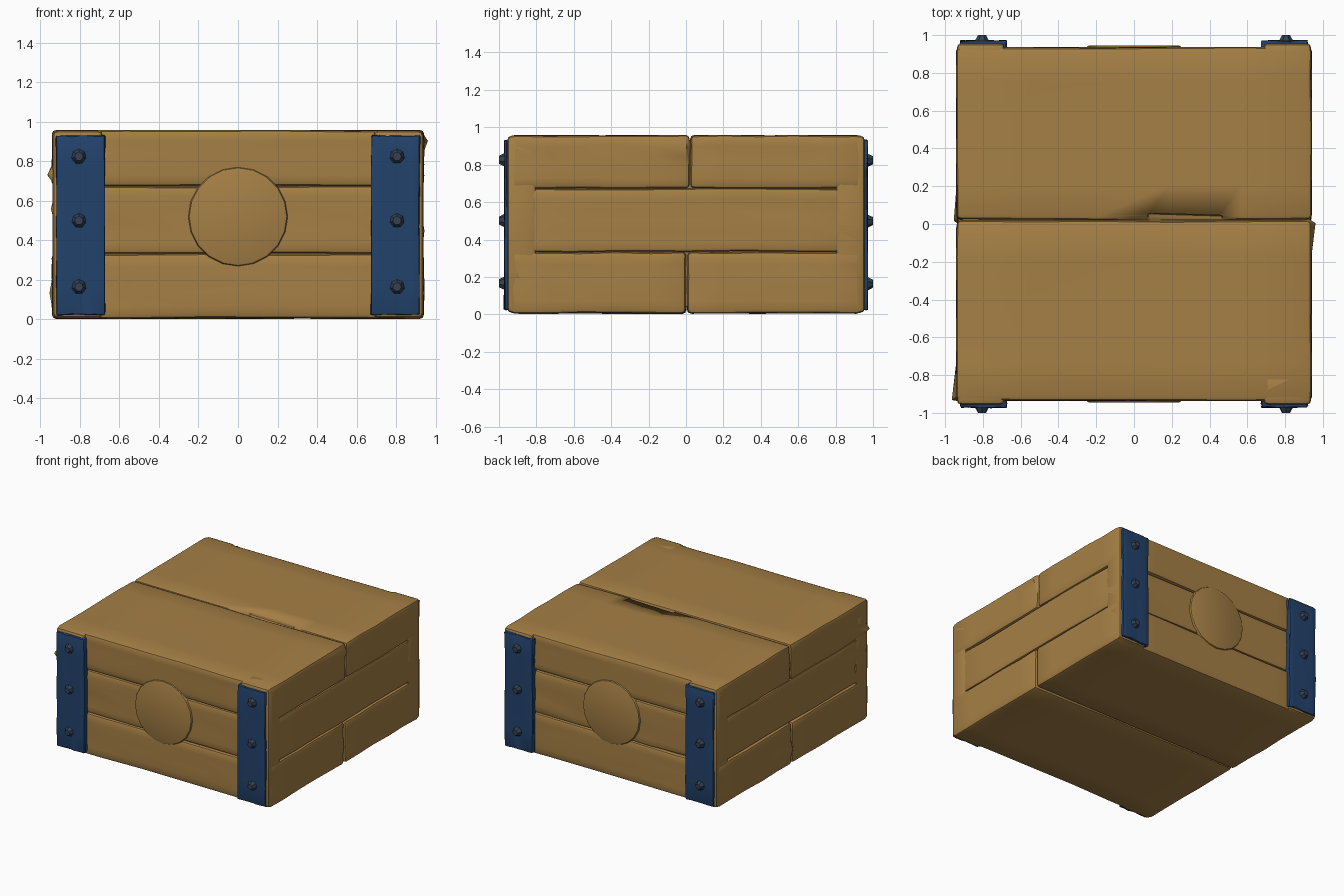
import bpy, bmesh, math, random
from mathutils import Vector, Matrix

if "Cube" in bpy.data.objects:
    bpy.data.objects.remove(bpy.data.objects["Cube"])

random.seed(4)


def material(name, rgb):
    m = bpy.data.materials.new(name)
    m.diffuse_color = (*rgb, 1)
    m.use_nodes = True
    m.node_tree.nodes["Principled BSDF"].inputs["Base Color"].default_value = m.diffuse_color
    return m


WOOD = material("golden_brown_wood", (0.38, 0.215, 0.06))
BLUE = material("blue_metal", (0.016, 0.055, 0.15))
RIVET = material("slate_rivet", (0.035, 0.052, 0.085))


def finish(bm, name, mat):
    bmesh.ops.recalc_face_normals(bm, faces=bm.faces)
    me = bpy.data.meshes.new(name)
    bm.to_mesh(me)
    bm.free()
    me.materials.append(mat)
    for p in me.polygons:
        p.use_smooth = True
    me.set_sharp_from_angle(angle=math.radians(32))
    ob = bpy.data.objects.new(name, me)
    bpy.context.collection.objects.link(ob)
    return ob


def block(name, lo, hi, mat, bevel=0.02, cuts=0, rough=0.0, segments=2):
    """Bevelled box between two corners, optionally hand-hewn."""
    lo, hi = Vector(lo), Vector(hi)
    bm = bmesh.new()
    size = hi - lo
    mtx = Matrix.Translation((lo + hi) / 2) @ Matrix.Diagonal((*size, 1))
    bmesh.ops.create_cube(bm, size=1, matrix=mtx)
    if cuts:
        bmesh.ops.subdivide_edges(bm, edges=bm.edges[:], cuts=cuts, use_grid_fill=True)
    bm.normal_update()
    sharp = [e for e in bm.edges if len(e.link_faces) == 2
             and e.calc_face_angle() > 1.0]
    if rough:
        for v in bm.verts:
            v.co += Vector([random.uniform(-rough, rough) for _ in range(3)])
    bmesh.ops.bevel(bm, geom=sharp, offset=bevel, segments=segments,
                    affect='EDGES', profile=0.5, clamp_overlap=True)
    return finish(bm, name, mat)


def round_part(name, x, z, side, y0, y1, r0, r1, sides, mat, bevel=0.0):
    """Tapered disc standing out from the front (-1) or back (+1)."""
    bm = bmesh.new()
    depth = y1 - y0
    bmesh.ops.create_cone(bm, cap_ends=True, segments=sides, radius1=r0,
                          radius2=r1, depth=depth)
    if bevel:
        rim = [e for e in bm.edges if all(v.co.z > 0 for v in e.verts)]
        bmesh.ops.bevel(bm, geom=rim, offset=bevel, segments=2,
                        affect='EDGES', profile=0.5)
    rot = Matrix.Rotation(-side * math.pi / 2, 4, 'X')
    bm.transform(Matrix.Translation((x, side * (y0 + y1) / 2, z)) @ rot)
    return finish(bm, name, mat)


# Inner core closes the seams between planks
block("core", (-0.91, -0.91, 0.04), (0.91, 0.91, 0.93), WOOD, 0.01)

# Plank layers: split bottom row, recessed middle row, split top row
block("bottom_plank_front", (-0.94, -0.935, 0.005), (0.94, 0.0, 0.333), WOOD, 0.022, 4, 0.003)
block("bottom_plank_back", (-0.94, 0.006, 0.005), (0.94, 0.935, 0.333), WOOD, 0.022, 4, 0.003)
block("middle_planks", (-0.933, -0.93, 0.335), (0.933, 0.93, 0.672), WOOD, 0.018, 5, 0.004)
block("top_plank_front", (-0.94, -0.935, 0.674), (0.94, 0.018, 0.957), WOOD, 0.022, 4, 0.003)
top_back = block("top_plank_back", (-0.94, 0.024, 0.674), (0.94, 0.935, 0.957), WOOD, 0.022, 4, 0.003)

# Splintered gouge along the lid seam
gouge = block("gouge_cutter", (0.07, -0.01, 0.935), (0.47, 0.06, 1.0), WOOD, 0.015)
gouge.rotation_euler.z = -0.03
gouge.hide_render = True
gouge.hide_viewport = True
cut = top_back.modifiers.new("gouge", 'BOOLEAN')
cut.operation = 'DIFFERENCE'
cut.object = gouge

for side, face in ((-1, "front"), (1, "back")):
    # Round boss in the middle of the face
    round_part(f"{face}_round_boss", 0, 0.52, side, 0.90, 0.945, 0.255, 0.25, 20, WOOD, 0.012)
    for sx, hand in ((-1, "left"), (1, "right")):
        # Wooden corner posts
        xs = sorted((sx * 0.685, sx * 0.938))
        ys = sorted((side * 0.80, side * 0.956))
        block(f"{face}_{hand}_post", (xs[0], ys[0], 0.008), (xs[1], ys[1], 0.955),
              WOOD, 0.024)
        # Blue metal strap with uneven edges
        xs = sorted((sx * 0.675, sx * 0.918))
        ys = sorted((side * 0.92, side * 0.971))
        block(f"{face}_{hand}_strap", (xs[0], ys[0], 0.025), (xs[1], ys[1], 0.93),
              BLUE, 0.012, 5, 0.003)
        # Three rivets per strap
        for i, z in enumerate((0.165, 0.50, 0.825)):
            round_part(f"{face}_{hand}_rivet_{i + 1}", sx * 0.805, z, side,
                       0.955, 1.0, 0.046, 0.022, 7, RIVET)
